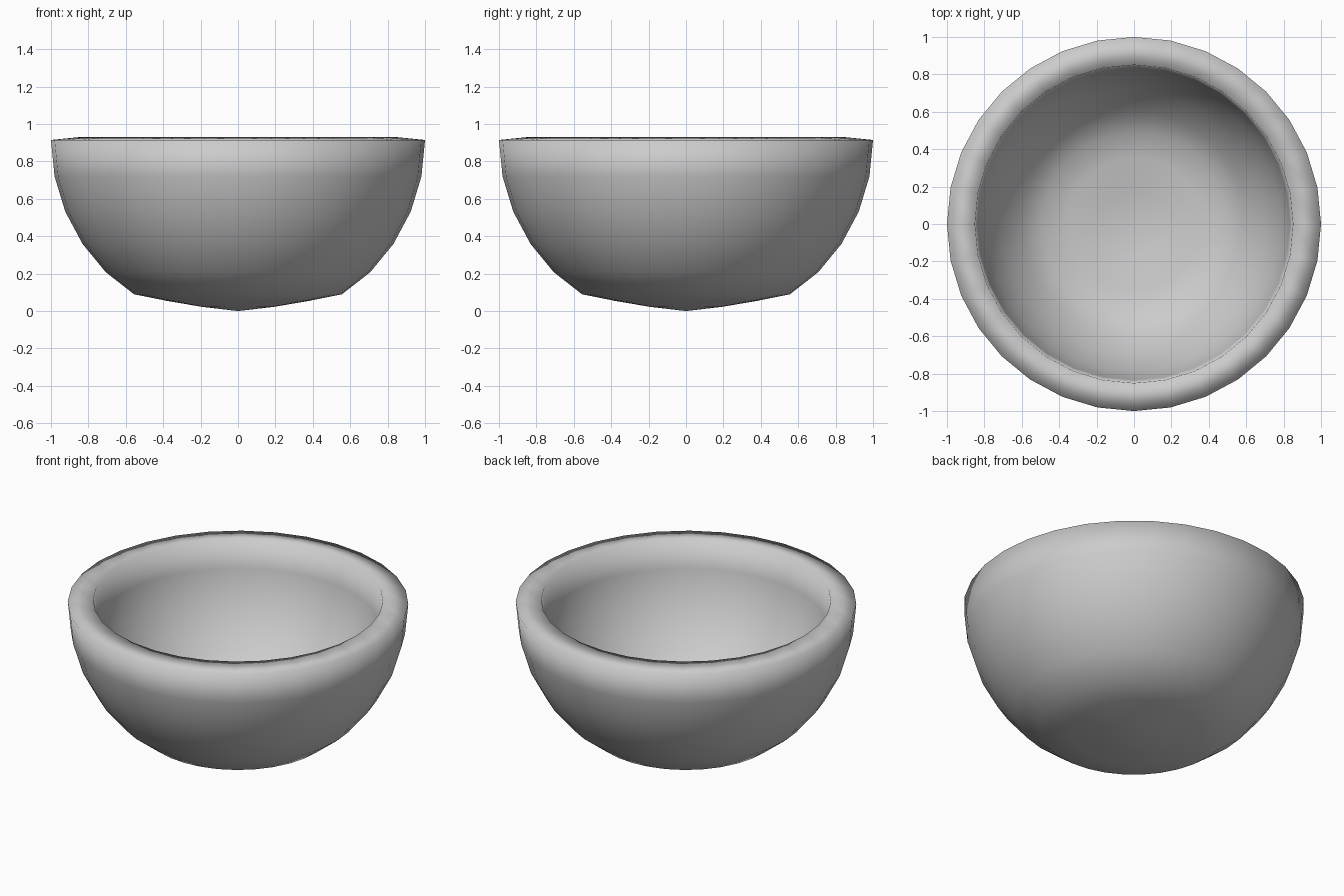
import bpy, bmesh
from math import sin, cos, pi

if "Cube" in bpy.data.objects:
    bpy.data.objects.remove(bpy.data.objects["Cube"])

SIDES = 32
RIM_Z = 0.915

# Outer profile: hemisphere rings from the rim down, then a flattened base
profile = [(cos(i * pi / 16), RIM_Z - sin(i * pi / 16)) for i in range(5)]
profile += [(0.556, 0.09), (0.383, 0.055), (0.195, 0.023)]

# Bowl shell, revolved about z with outward-facing faces
bm = bmesh.new()
rings = [[bm.verts.new((r * cos(2 * pi * k / SIDES), r * sin(2 * pi * k / SIDES), z))
          for k in range(SIDES)] for r, z in profile]
tip = bm.verts.new((0, 0, 0))
for k in range(SIDES):
    n = (k + 1) % SIDES
    for a, b in zip(rings, rings[1:]):
        bm.faces.new((a[k], b[k], b[n], a[n]))
    bm.faces.new((rings[-1][k], tip, rings[-1][n]))
for f in bm.faces:
    f.smooth = True
mesh = bpy.data.meshes.new("bowl")
bm.to_mesh(mesh)
bm.free()
bowl = bpy.data.objects.new("bowl", mesh)
bpy.context.collection.objects.link(bowl)

# Wall thickness, grown inward
wall = bowl.modifiers.new("wall", 'SOLIDIFY')
wall.thickness = 0.15
wall.offset = -1
